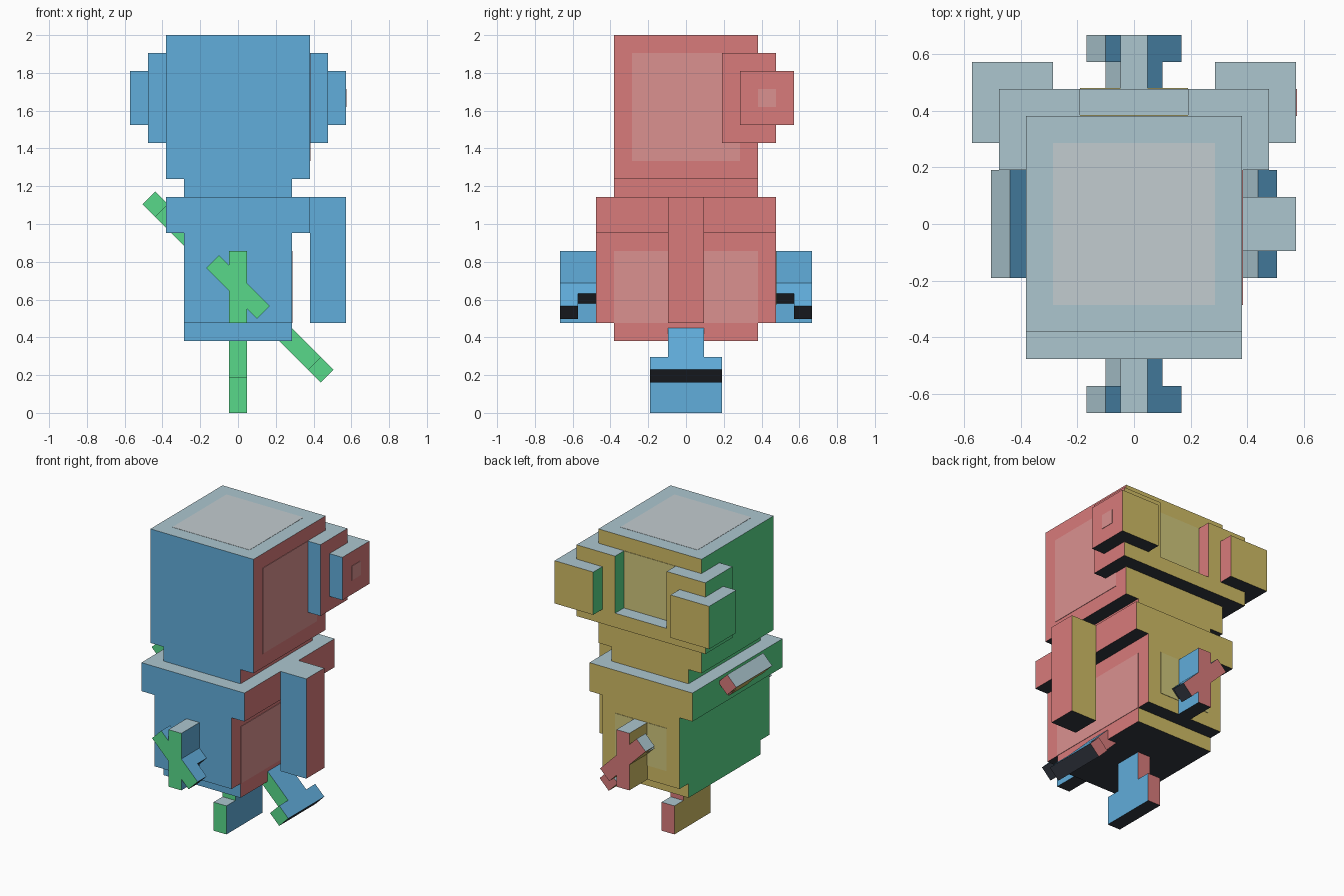
import bpy, bmesh, math
from mathutils import Matrix, Vector

if "Cube" in bpy.data.objects:
    bpy.data.objects.remove(bpy.data.objects["Cube"])

U = 2 / 21          # one block
CENTRE = 7          # height of the limb hub, in blocks


def srgb(c):
    c /= 255
    return c / 12.92 if c <= 0.04045 else ((c + 0.055) / 1.055) ** 2.4


def material(name, rgb):
    m = bpy.data.materials.new(name)
    m.diffuse_color = (*[srgb(c) for c in rgb], 1)
    m.use_nodes = True
    m.node_tree.nodes["Principled BSDF"].inputs["Base Color"].default_value = m.diffuse_color
    return m


BLUE = material("blue", (97, 173, 219))
RED = material("red", (216, 123, 123))
PALE = material("pale_blue", (172, 198, 207))
OLIVE = material("olive", (208, 188, 101))
GREEN = material("green", (88, 217, 138))
DARK = material("dark_slate", (50, 55, 64))
RED_PATCH = material("light_red", (219, 145, 144))
PALE_PATCH = material("light_grey", (194, 204, 208))
OLIVE_PATCH = material("light_olive", (208, 198, 124))

# Colours by face direction: +x, -x, +y, -y, +z, -z
BODY_SET = [RED, GREEN, OLIVE, BLUE, PALE, DARK]
LIMB_SET = [BLUE, OLIVE, RED, GREEN, PALE, DARK]


def boxes(name, parts, mats, matrix=Matrix()):
    """Boxes given as (x0, x1, y0, y1, z0, z1) in blocks, coloured by direction."""
    bm = bmesh.new()
    for x0, x1, y0, y1, z0, z1 in parts:
        size = Vector((x1 - x0, y1 - y0, z1 - z0))
        mid = Vector((x0 + x1, y0 + y1, z0 + z1)) / 2
        bmesh.ops.create_cube(bm, size=1,
                              matrix=Matrix.Translation(mid) @ Matrix.Diagonal((*size, 1)))
    bm.normal_update()
    if len(mats) > 1:
        for f in bm.faces:
            axis = max(range(3), key=lambda i: abs(f.normal[i]))
            f.material_index = axis * 2 + (f.normal[axis] < 0)
    bm.transform(Matrix.Scale(U, 4) @ matrix)
    me = bpy.data.meshes.new(name)
    bm.to_mesh(me)
    bm.free()
    for m in mats:
        me.materials.append(m)
    ob = bpy.data.objects.new(name, me)
    bpy.context.collection.objects.link(ob)
    return ob


def mirror(parts, axis):
    """Add mirrored copies across x (0) or y (1)."""
    out = list(parts)
    for p in parts:
        q = list(p)
        q[2 * axis], q[2 * axis + 1] = -p[2 * axis + 1], -p[2 * axis]
        out.append(tuple(q))
    return out


# Head, neck and torso
boxes("head", [(-4, 4, -4, 4, 13, 21)], BODY_SET)
boxes("neck", [(-3, 3, -4, 4, 12, 13)], BODY_SET)
boxes("shoulders", [(-4, 4, -5, 5, 10, 12)], BODY_SET)
boxes("torso", [(-3, 3, -5, 5, 5, 10)], BODY_SET)
boxes("hips", [(-3, 3, -4, 4, 4, 5)], BODY_SET)
boxes("side_arm", [(4, 6, -1, 1, 5, 12)], BODY_SET)

# Stepped wraps round the back corners of the head
boxes("head_wrap", mirror([(4, 5, 2, 5, 15, 20), (2, 4, 4, 5, 15, 20)], 0)
      + [(-2, 2, 4, 5, 15, 16)], BODY_SET)
boxes("outer_wrap", mirror([(5, 6, 3, 6, 16, 19), (3, 5, 5, 6, 16, 19)], 0), BODY_SET)

# Upright limbs: foot with shank, front and back fins
h = 0.5
boxes("foot", [(-h, h, -2, 2, 0, 2), (-h, h, -1, 1, 2, 4)], LIMB_SET)
boxes("upright_fins", mirror([(-h, h, 5, 7, 5, 9)], 1), LIMB_SET)

# Tilted limbs: same hub, turned 45 degrees about y
tilt = Matrix.Translation((0, 0, CENTRE)) @ Matrix.Rotation(math.radians(-45), 4, 'Y')
boxes("tilted_shaft", [(-h, h, -1, 1, -6, 6)], LIMB_SET, tilt)
boxes("tilted_ends", [(-h, h, -2, 2, 6, 7), (-h, h, -2, 2, -7, -6)], LIMB_SET, tilt)
boxes("tilted_fins", mirror([(-h, h, 5, 6, -1, 1), (-h, h, 6, 7, -2, 2)], 1),
      LIMB_SET, tilt)

# Lighter inset patches as thin plates
t = 0.03
boxes("top_patch", [(-3, 3, -3, 3, 21 - t, 21 + t / 2)], [PALE_PATCH])
boxes("right_patches", [(4 - t, 4 + t, -3, 3, 14, 20),
                        (3 - t, 3 + t, -4, 4, 5, 9),
                        (6 - t, 6 + t, 4, 5, 17, 18)], [RED_PATCH])
boxes("back_patches", [(-2, 2, 4 - t, 4 + t, 16, 20),
                       (-2, 2, 5 - t, 5 + t, 6, 9)], [OLIVE_PATCH])
